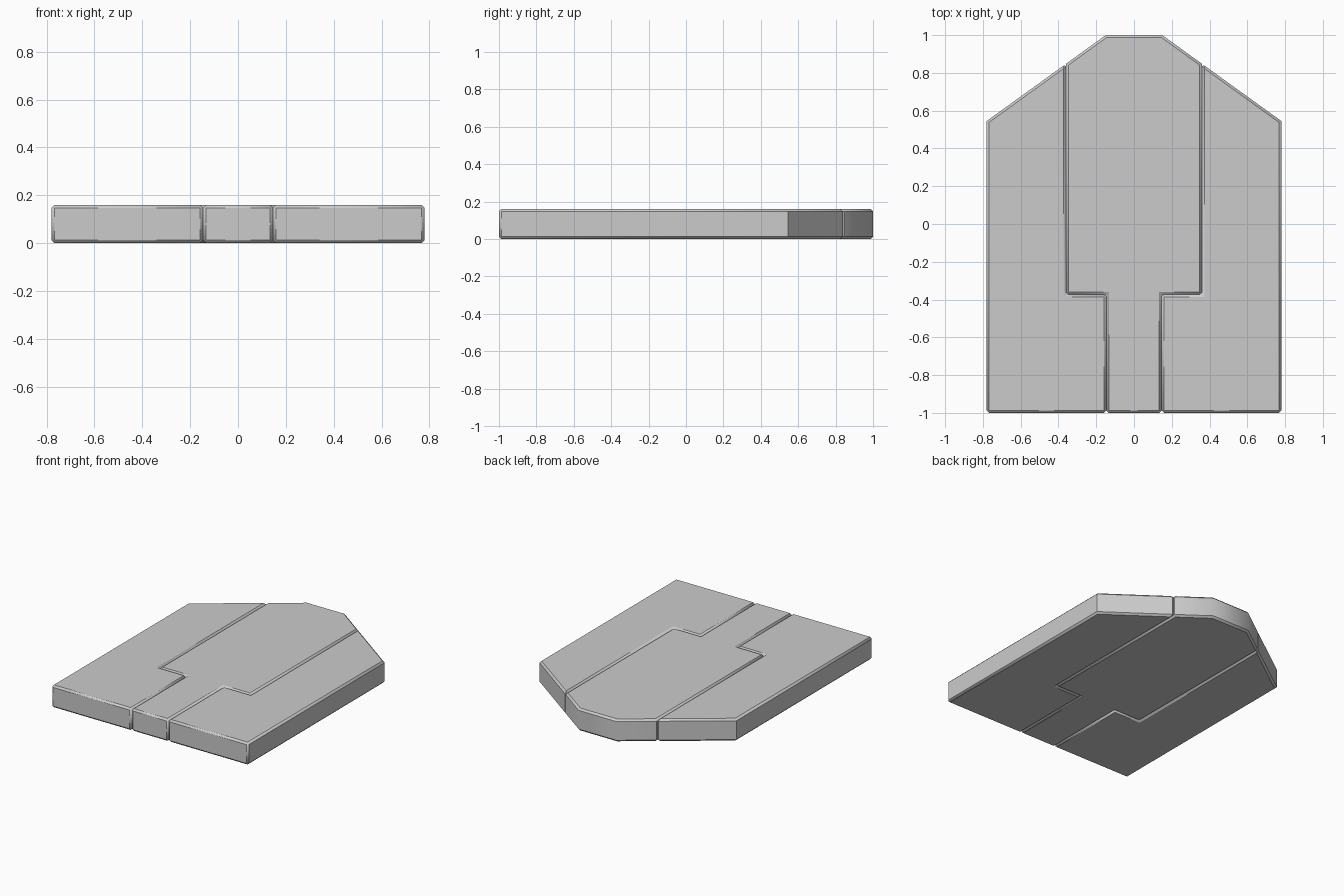
import bpy, bmesh, math

if "Cube" in bpy.data.objects:
    bpy.data.objects.remove(bpy.data.objects["Cube"])

HEIGHT = 0.16
BEVEL = 0.013


def slab(name, outline):
    """Extrude an outline upward and chamfer its sharp edges."""
    bm = bmesh.new()
    face = bm.faces.new([bm.verts.new((x, y, 0)) for x, y in outline])
    ext = bmesh.ops.extrude_face_region(bm, geom=[face])
    for v in ext["geom"]:
        if isinstance(v, bmesh.types.BMVert):
            v.co.z = HEIGHT
    bmesh.ops.recalc_face_normals(bm, faces=bm.faces)
    sharp = [e for e in bm.edges if e.calc_face_angle() > math.radians(60)]
    bmesh.ops.bevel(bm, geom=sharp, offset=BEVEL, segments=1,
                    profile=0.5, affect='EDGES')
    bmesh.ops.recalc_face_normals(bm, faces=bm.faces)
    mesh = bpy.data.meshes.new(name)
    bm.to_mesh(mesh)
    bm.free()
    ob = bpy.data.objects.new(name, mesh)
    bpy.context.collection.objects.link(ob)
    bpy.ops.object.select_all(action='DESELECT')
    ob.select_set(True)
    bpy.context.view_layer.objects.active = ob
    bpy.ops.object.shade_smooth_by_angle(angle=math.radians(40))


# Central plate: wide body, narrow neck, tapered end
half = [(0.146, -0.995), (0.146, -0.373), (0.36, -0.373), (0.36, 0.848), (0.15, 1.0)]
half[0] = (0.146, -1.0)
slab("center_plate", half + [(-x, y) for x, y in reversed(half)])

# Side plates, one for each side, fitted around the centre
side = [(0.146, -1.0), (0.78, -1.0), (0.78, 0.545), (0.36, 0.848),
        (0.36, -0.373), (0.146, -0.373)]
for name, s in (("right_plate", 1), ("left_plate", -1)):
    slab(name, [(s * x, y) for x, y in side])
